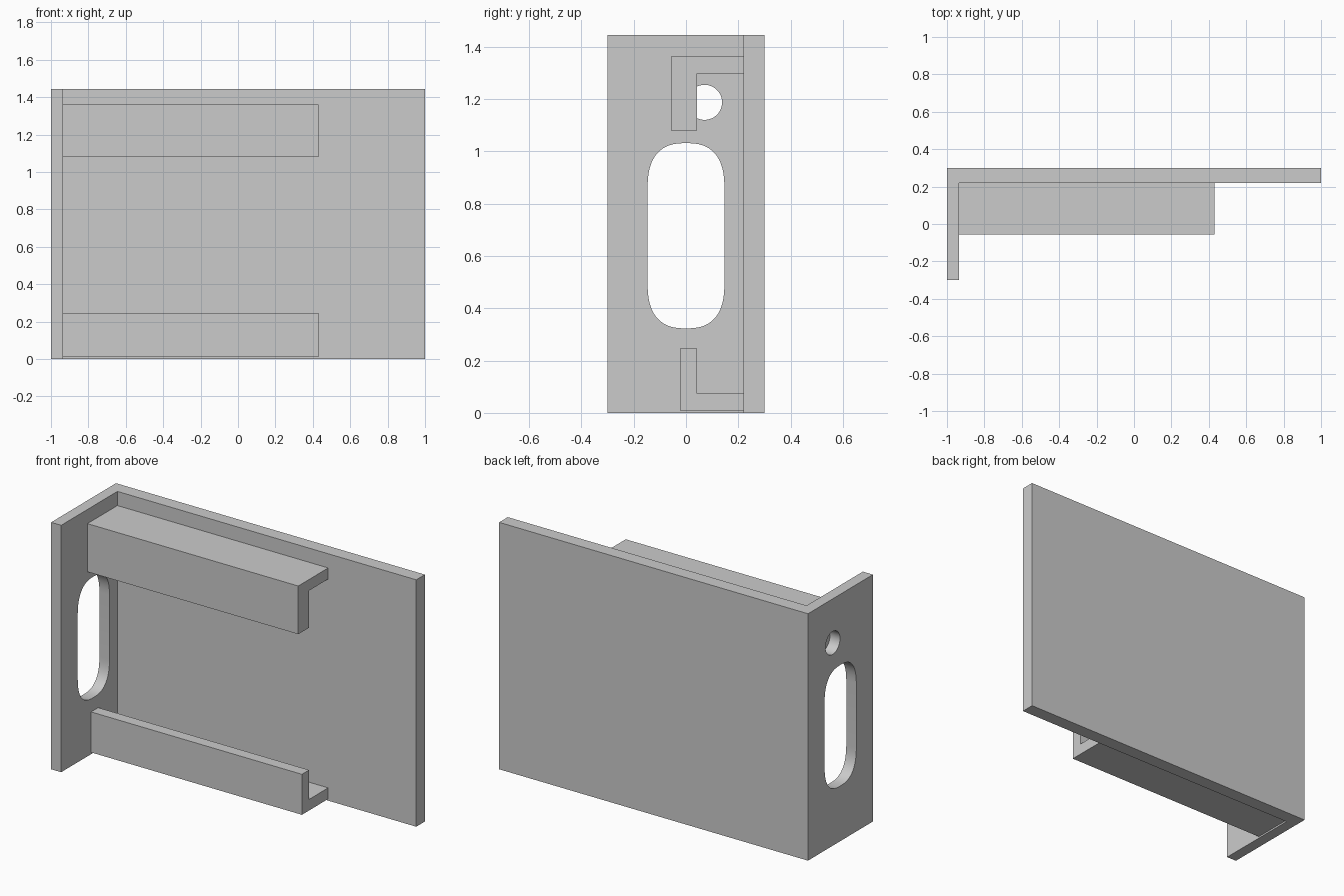
import bpy, bmesh, math
from mathutils import Vector

if "Cube" in bpy.data.objects:
    bpy.data.objects.remove(bpy.data.objects["Cube"], do_unlink=True)

grey = bpy.data.materials.new("plain grey")
grey.use_nodes = True
colour = (0.6, 0.6, 0.6, 1)
grey.diffuse_color = colour
grey.node_tree.nodes["Principled BSDF"].inputs["Base Color"].default_value = colour


def prism(name, outline, direction):
    """Extrude a closed outline along a direction into a solid."""
    bm = bmesh.new()
    face = bm.faces.new([bm.verts.new(p) for p in outline])
    grown = bmesh.ops.extrude_face_region(bm, geom=[face])
    moved = [v for v in grown["geom"] if isinstance(v, bmesh.types.BMVert)]
    bmesh.ops.translate(bm, verts=moved, vec=Vector(direction))
    bmesh.ops.recalc_face_normals(bm, faces=bm.faces)
    mesh = bpy.data.meshes.new(name)
    bm.to_mesh(mesh)
    bm.free()
    mesh.materials.append(grey)
    obj = bpy.data.objects.new(name, mesh)
    bpy.context.collection.objects.link(obj)
    return obj


def rounded(y, z, half_width, corner, straight, power, steps=64):
    """Closed rounded outline in the side plane, stretched by a straight run."""
    points = []
    for i in range(steps):
        a = 2 * math.pi * (i + 0.5) / steps
        c, s = math.cos(a), math.sin(a)
        u = math.copysign(abs(c) ** (2 / power), c)
        v = math.copysign(abs(s) ** (2 / power), s)
        points.append((-1.2, y + half_width * u,
                       z + corner * v + math.copysign(straight, s)))
    return points


# Back panel and end plate as one angled sheet
inner_x, inner_y, height = -0.935, 0.22, 1.445
angle = [(-1, -0.3), (inner_x, -0.3), (inner_x, inner_y),
         (1, inner_y), (1, 0.3), (-1, 0.3)]
frame = prism("angled_frame", [(x, y, 0) for x, y in angle], (0, 0, height))

# Hand slot and round hole through the end plate
cutters = [
    prism("slot_cutter", rounded(0, 0.677, 0.147, 0.18, 0.174, 2.6), (0.5, 0, 0)),
    prism("hole_cutter", rounded(0.071, 1.187, 0.067, 0.067, 0, 2), (0.5, 0, 0)),
]
bpy.context.view_layer.objects.active = frame
for cutter in cutters:
    cutter.hide_render = True
    cut = frame.modifiers.new("cut", "BOOLEAN")
    cut.operation, cut.solver, cut.object = "DIFFERENCE", "EXACT", cutter
    bpy.ops.object.modifier_apply(modifier=cut.name)
    bpy.data.objects.remove(cutter, do_unlink=True)

bpy.ops.object.select_all(action="DESELECT")
frame.select_set(True)
bpy.ops.object.shade_smooth_by_angle(angle=math.radians(30))


# Hooked rails along the back panel
def rail(name, front, base, shelf, lip):
    hook = [(inner_y, base), (front, base), (front, lip),
            (0.043, lip), (0.043, shelf), (inner_y, shelf)]
    return prism(name, [(inner_x, y, z) for y, z in hook], (0.43 - inner_x, 0, 0))


rail("upper_rail", -0.057, 1.362, 1.297, 1.08)
rail("lower_rail", -0.023, 0.01, 0.075, 0.247)
